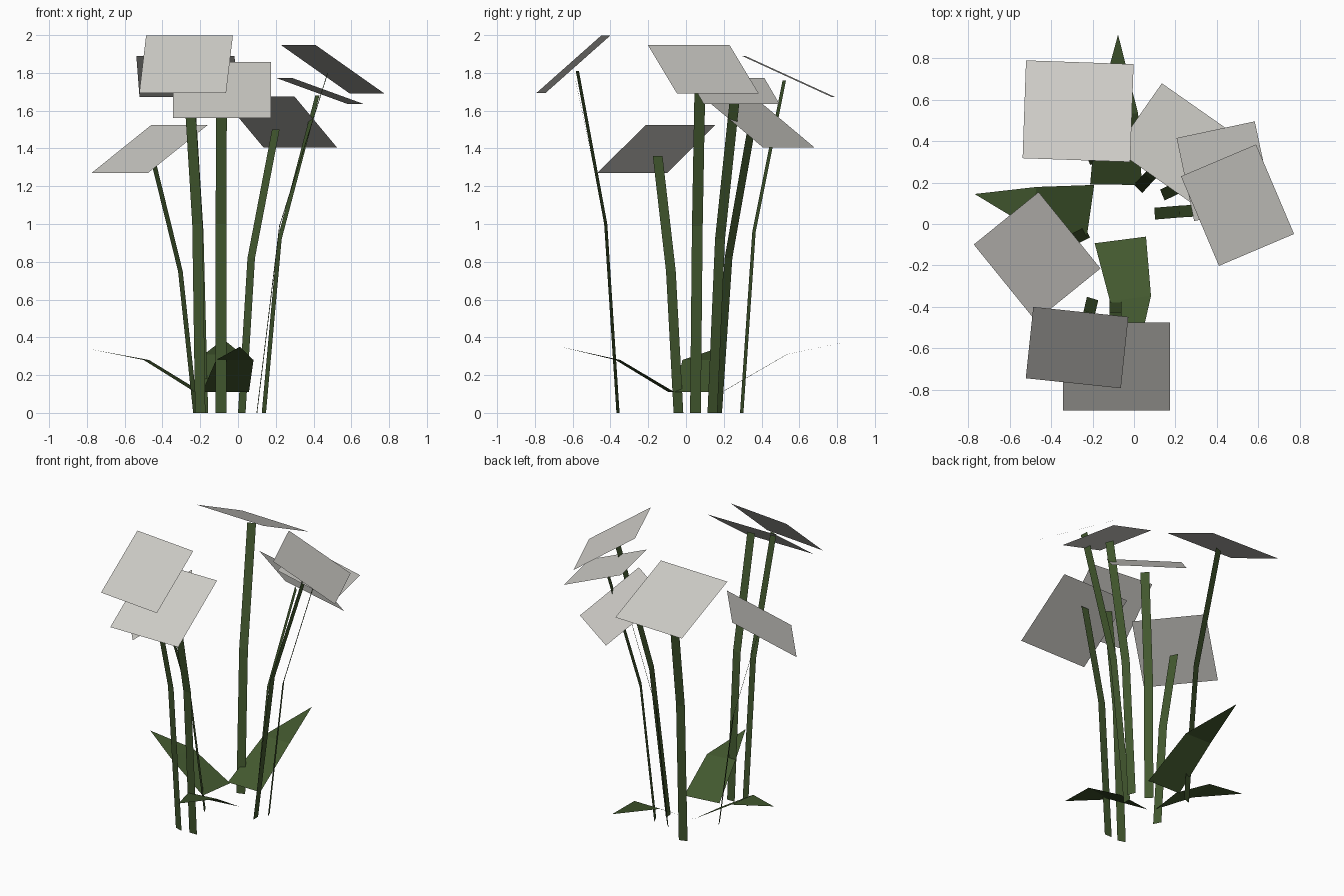
import bpy
import bmesh
from math import radians
from mathutils import Vector

default_cube = bpy.data.objects.get("Cube")
if default_cube:
    bpy.data.objects.remove(default_cube, do_unlink=True)


def make_material(name, color):
    mat = bpy.data.materials.new(name)
    mat.use_nodes = True
    mat.diffuse_color = color
    mat.node_tree.nodes["Principled BSDF"].inputs["Base Color"].default_value = color
    return mat


green = make_material("leaf green", (0.055, 0.098, 0.028, 1))
pale = make_material("pale petal", (0.61, 0.6, 0.565, 1))


def ribbon(name, path, widths):
    """Flat strip along a path, its width square to the way it leans."""
    path = [Vector(p) for p in path]
    lean = path[-1] - path[0]
    across = Vector((lean.y, -lean.x, 0)).normalized()
    bm = bmesh.new()
    rows = []
    for point, width in zip(path, widths):
        if width:
            rows.append([bm.verts.new(point - across * width / 2),
                         bm.verts.new(point + across * width / 2)])
        else:
            rows.append([bm.verts.new(point)])
    for low, high in zip(rows, rows[1:]):
        bm.faces.new(low[::-1] + high)
    for face in bm.faces:
        face.normal_update()
        if face.normal.z < 0:
            face.normal_flip()
    mesh = bpy.data.meshes.new(name)
    bm.to_mesh(mesh)
    bm.free()
    obj = bpy.data.objects.new(name, mesh)
    bpy.context.collection.objects.link(obj)
    mesh.materials.append(green)


def flower_head(name, center, size, heading, tilt):
    """Square card that slopes down towards its heading."""
    bpy.ops.mesh.primitive_plane_add(
        size=size, location=center, rotation=(0, radians(tilt), radians(heading)))
    obj = bpy.context.object
    obj.name = name
    obj.data.materials.append(pale)


# Flower heads: centre, size, heading, tilt
heads = {
    "back": ((-0.27, 0.545, 1.78), 0.52, 88, 24.6),
    "back_right": ((0.217, 0.383, 1.54), 0.475, 55, 34.5),
    "right_low": ((0.437, 0.255, 1.703), 0.41, 12, 19.6),
    "right_high": ((0.5, 0.091, 1.82), 0.47, 23, 33),
    "left": ((-0.468, -0.157, 1.397), 0.475, 219, 32),
    "front_high": ((-0.275, -0.597, 1.845), 0.462, 264, 41.4),
    "front_low": ((-0.085, -0.688, 1.71), 0.518, 270, 35.1),
}
for part, values in heads.items():
    flower_head(part + "_flower", *values)

# Stems: foot, bend, top
stems = {
    "back": ((-0.185, 0.295, 0), (-0.21, 0.36, 0.96), (-0.26, 0.52, 1.76)),
    "back_right": ((0.02, 0.17, 0), (0.07, 0.225, 0.82), (0.2, 0.345, 1.5)),
    "right_low": ((0.137, 0.14, 0), (0.22, 0.18, 0.92), (0.42, 0.26, 1.68)),
    "right_high": ((0.1, 0.05, 0), (0.22, 0.06, 0.99), (0.475, 0.075, 1.8)),
    "left": ((-0.225, -0.04, 0), (-0.305, -0.08, 0.75), (-0.455, -0.15, 1.36)),
    "front_high": ((-0.2, -0.36, 0), (-0.215, -0.425, 1), (-0.265, -0.575, 1.81)),
    "front_low": ((-0.09, -0.36, 0), (-0.09, -0.425, 1), (-0.087, -0.585, 1.76)),
}
for part, path in stems.items():
    ribbon(part + "_stem", path, [0.057] * len(path))

# Leaves: base, bend, tip
leaves = {
    "back": ((-0.087, 0.19, 0.11), (-0.08, 0.535, 0.31), (-0.077, 0.915, 0.39)),
    "front": ((-0.066, -0.077, 0.11), (-0.017, -0.36, 0.28), (0.01, -0.665, 0.35)),
    "left": ((-0.21, 0.065, 0.11), (-0.485, 0.08, 0.28), (-0.77, 0.145, 0.335)),
}
for part, path in leaves.items():
    ribbon(part + "_leaf", path, (0.25, 0.2, 0))
